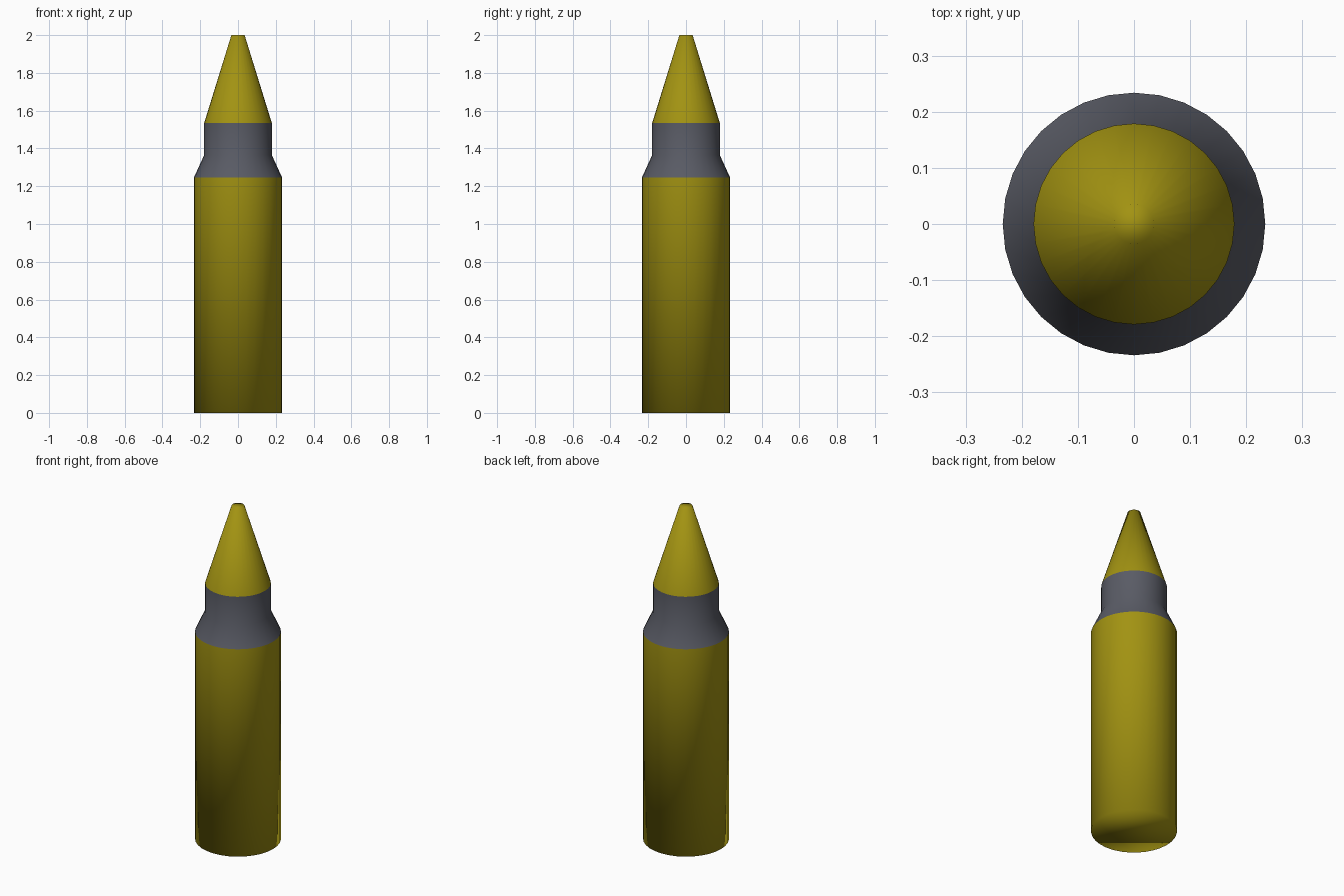
import bpy, bmesh, math

if "Cube" in bpy.data.objects:
    bpy.data.objects.remove(bpy.data.objects["Cube"])

SIDES = 32


def material(name, rgb):
    m = bpy.data.materials.new(name)
    m.diffuse_color = (*rgb, 1)
    m.use_nodes = True
    m.node_tree.nodes["Principled BSDF"].inputs["Base Color"].default_value = m.diffuse_color
    return m


def turned(name, profile, mat, cap_bottom=False, cap_top=False):
    """Lathe a list of (radius, height) points around z, fully smooth shaded."""
    bm = bmesh.new()
    rings = []
    for r, z in profile:
        rings.append([bm.verts.new((r * math.cos(2 * math.pi * i / SIDES),
                                    r * math.sin(2 * math.pi * i / SIDES), z))
                      for i in range(SIDES)])
    for low, high in zip(rings, rings[1:]):
        for i in range(SIDES):
            j = (i + 1) % SIDES
            bm.faces.new((low[i], low[j], high[j], high[i]))
    if cap_bottom:
        bm.faces.new(rings[0][::-1])
    if cap_top:
        bm.faces.new(rings[-1])
    for f in bm.faces:
        f.smooth = True
    mesh = bpy.data.meshes.new(name)
    bm.to_mesh(mesh)
    bm.free()
    mesh.materials.append(mat)
    obj = bpy.data.objects.new(name, mesh)
    bpy.context.collection.objects.link(obj)
    return obj


brass = material("brass", (0.36, 0.29, 0.006))
steel = material("steel", (0.10, 0.105, 0.13))

# Main casing with closed base
turned("casing", [(0.234, 0), (0.234, 1.245)], brass, cap_bottom=True)
# Sloped shoulder and straight neck
turned("neck", [(0.234, 1.245), (0.179, 1.365), (0.179, 1.535)], steel)
# Tapered tip with a small blunt end
turned("tip", [(0.179, 1.535), (0.035, 2.0)], brass, cap_top=True)
